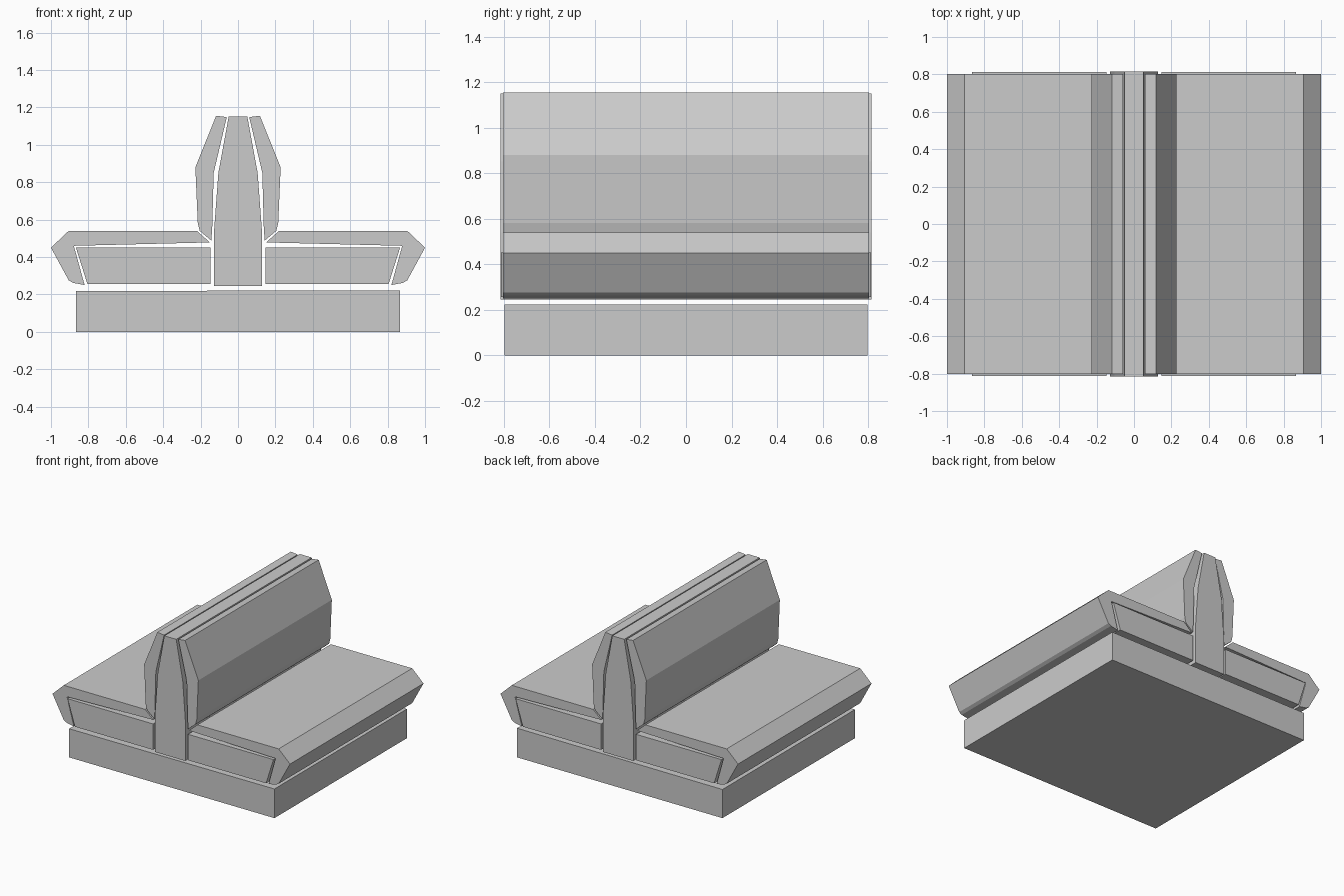
import bpy, bmesh

if "Cube" in bpy.data.objects:
    bpy.data.objects.remove(bpy.data.objects["Cube"])


def extrude(name, profile, half_length):
    """Extrude an x-z outline along y, centred on y = 0."""
    bm = bmesh.new()
    face = bm.faces.new([bm.verts.new((x, -half_length, z)) for x, z in profile])
    moved = bmesh.ops.extrude_face_region(bm, geom=[face])["geom"]
    verts = [v for v in moved if isinstance(v, bmesh.types.BMVert)]
    bmesh.ops.translate(bm, verts=verts, vec=(0, 2 * half_length, 0))
    bmesh.ops.recalc_face_normals(bm, faces=bm.faces)
    mesh = bpy.data.meshes.new(name)
    bm.to_mesh(mesh)
    bm.free()
    obj = bpy.data.objects.new(name, mesh)
    bpy.context.collection.objects.link(obj)
    return obj


# Plinth under the bench
extrude("base", [(-0.865, 0), (0.865, 0), (0.865, 0.222), (-0.865, 0.218)], 0.797)

# Tapering upright panel between the two seats
half = [(0.127, 0.245), (0.128, 0.54), (0.105, 0.85), (0.05, 1.15)]
extrude("centre_panel", half + [(-x, z) for x, z in reversed(half)], 0.815)

# Parts that repeat on both sides
seat_frame = [(0.147, 0.255), (0.805, 0.255), (0.867, 0.452), (0.147, 0.452)]
seat_cushion = [(0.15, 0.478), (0.22, 0.54), (0.905, 0.54), (1.0, 0.45),
                (0.905, 0.275), (0.882, 0.262), (0.82, 0.25), (0.878, 0.46)]
back_cushion = [(0.06, 1.148), (0.117, 1.155), (0.228, 0.88), (0.215, 0.58),
                (0.205, 0.54), (0.143, 0.488), (0.138, 0.55), (0.13, 0.85)]

for side, s in (("right", 1), ("left", -1)):
    for part, outline, length in (("seat_frame", seat_frame, 0.812),
                                  ("seat_cushion", seat_cushion, 0.803),
                                  ("back_cushion", back_cushion, 0.803)):
        extrude(f"{part}_{side}", [(s * x, z) for x, z in outline], length)
